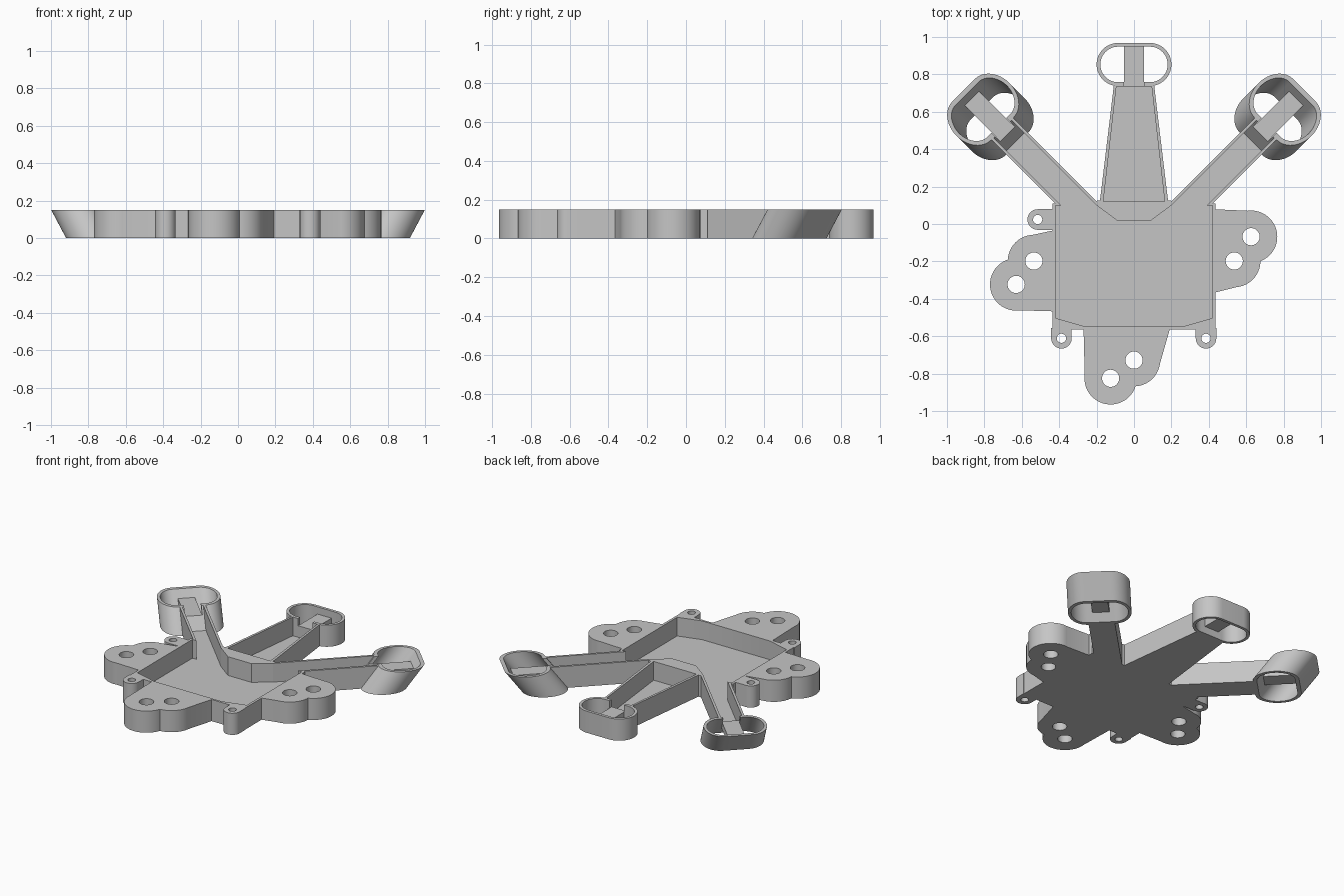
import bpy
import bmesh
from math import cos, sin, pi, radians
from mathutils import Matrix

if "Cube" in bpy.data.objects:
    bpy.data.objects.remove(bpy.data.objects["Cube"])

HEIGHT = 0.15      # wall height
FLOOR = 0.02       # tray floor thickness
SHELF = 0.10       # top of the support tongues
WALL = 0.02

grey = bpy.data.materials.new("plain grey")
grey.use_nodes = True
colour = (0.56, 0.56, 0.56, 1)
grey.diffuse_color = colour
grey.node_tree.nodes["Principled BSDF"].inputs["Base Color"].default_value = colour

solids, cutters = [], []


def prism(name, outline, z0=0.0, z1=HEIGHT, lean=0.0, angle=0.0):
    """Extrude an outline given at full height; lean shears its outer end along y."""
    bm = bmesh.new()
    rings = [[bm.verts.new((x, y + (lean * (z - HEIGHT) if y > 0.5 else 0), z))
              for x, y in outline] for z in (z0, z1)]
    n = len(outline)
    for ring in rings:
        bm.faces.new(ring)
    for i in range(n):
        j = (i + 1) % n
        bm.faces.new((rings[0][i], rings[0][j], rings[1][j], rings[1][i]))
    bmesh.ops.recalc_face_normals(bm, faces=bm.faces)
    bm.transform(Matrix.Rotation(angle, 4, 'Z'))
    mesh = bpy.data.meshes.new(name)
    bm.to_mesh(mesh)
    bm.free()
    obj = bpy.data.objects.new(name, mesh)
    bpy.context.collection.objects.link(obj)
    return obj


def add(*args, **kw):
    solids.append(prism(*args, **kw))


def cut(name, outline, z0=-0.05, z1=0.2, **kw):
    obj = prism(name, outline, z0, z1, **kw)
    obj.hide_render = True
    cutters.append(obj)


def circle(x, y, r, n=40):
    return [(x + r * cos(2 * pi * i / n), y + r * sin(2 * pi * i / n)) for i in range(n)]


def stadium(x, y, half, r, stretch, n=24):
    pts = []
    for side, start in ((1, -pi / 2), (-1, pi / 2)):
        for i in range(n + 1):
            a = start + pi * i / n
            pts.append((x + side * half + r * cos(a), y + stretch * r * sin(a)))
    return pts


def tab_outline(x, y, r, facing, neck, n=20):
    """Half circle pointing along facing, with a straight neck behind it."""
    c, s = cos(facing), sin(facing)
    local = [(r * cos(pi * i / n - pi / 2), r * sin(pi * i / n - pi / 2))
             for i in range(n + 1)] + [(-neck, r), (-neck, -r)]
    return [(x + c * u - s * v, y + s * u + c * v) for u, v in local]


def taper(x, y0, half0, y1, half1):
    return [(x - half0, y0), (x + half0, y0), (x + half1, y1), (x - half1, y1)]


def arm(label, angle, x, start, outer, inner, trough_start, ring_y, stretch, lean):
    """Trough-shaped arm ending in an open ring crossed by a raised tongue."""
    kw = dict(lean=lean, angle=angle)
    near = ring_y - 0.115 * stretch
    far = ring_y + 0.115 * stretch
    add(label + "_arm", taper(x, start, outer[0], near + 0.01, outer[1]), **kw)
    add(label + "_ring", stadium(x, ring_y, 0.085, 0.115, stretch), **kw)
    cut(label + "_ring_hole", stadium(x, ring_y, 0.085, 0.115 - WALL, stretch), **kw)
    cut(label + "_trough", taper(x, trough_start, inner[0], near - 0.002, inner[1]),
        z0=FLOOR, **kw)
    cut(label + "_notch", taper(x, near - 0.02, 0.055, near + 0.04, 0.055),
        z0=SHELF, **kw)
    return prism(label + "_support_tongue",
                 taper(x, near + 0.001, 0.054, far - 0.006, 0.054),
                 SHELF - 0.05, SHELF, **kw)


# Tray body
add("body", [(-0.437, -0.563), (0.437, -0.563), (0.437, 0.11), (0.185, 0.125),
             (-0.185, 0.125), (-0.437, 0.11)])
cut("tray_pocket", [(-0.42, -0.503), (-0.26, -0.548), (0.26, -0.548), (0.42, -0.503),
                    (0.42, 0.1), (0.2, 0.1), (0.09, 0.018), (-0.09, 0.018),
                    (-0.2, 0.1), (-0.42, 0.1)], z0=FLOOR)

# Three arms: one straight back, two leaning outwards
tongues = [arm("back", 0, 0, 0.1, (0.185, 0.107), (0.164, 0.094), 0.12, 0.853, 1, 0)]
for label, s in (("right", 1), ("left", -1)):
    tongues.append(arm(label, s * radians(45), -s * 0.138, 0.17, (0.083, 0.083),
                       (0.067, 0.067), 0.19, 1.004, 1.27, 0.75))

# Rounded mounting wings, each with two holes
wings = {
    "right_wing": ([(-0.63, -0.323), (-0.535, -0.198)],
                   [(-0.425, -0.033), (-0.425, -0.467), (-0.63, -0.461), (-0.56, -0.062)]),
    "left_wing": ([(0.626, -0.068), (0.536, -0.198)],
                  [(0.425, 0.079), (0.626, 0.07), (0.66, -0.19), (0.57, -0.332),
                   (0.425, -0.368)]),
    "front_wing": ([(-0.125, -0.825), (0, -0.728)],
                   [(-0.27, -0.55), (-0.263, -0.825), (0, -0.85), (0.135, -0.76),
                    (0.195, -0.55)]),
}
for name, (centres, patch) in wings.items():
    add(name, patch)
    for x, y in centres:
        add(name + "_lobe", circle(x, y, 0.14, 64))
        cut(name + "_hole", circle(x, y, 0.046, 32))

# Small screw tabs
for name, x, y, facing in (("front_right_tab", -0.388, -0.611, -pi / 2),
                           ("front_left_tab", 0.385, -0.611, -pi / 2),
                           ("side_tab", -0.515, 0.024, pi)):
    add(name, tab_outline(x, y, 0.055, facing, 0.085 if facing > 0 else 0.055))
    cut(name + "_hole", circle(x, y, 0.025, 16))


def merge(solver):
    """Join the solids and cut the pockets; report whether the result is closed."""
    base = solids[0]
    base.modifiers.clear()
    for others, operation in ((solids[1:], 'UNION'), (cutters, 'DIFFERENCE')):
        for other in others:
            mod = base.modifiers.new(other.name, 'BOOLEAN')
            mod.operation = operation
            mod.solver = solver
            mod.object = other
    bpy.context.view_layer.update()
    graph = bpy.context.evaluated_depsgraph_get()
    mesh = bpy.data.meshes.new_from_object(base.evaluated_get(graph))
    bm = bmesh.new()
    bm.from_mesh(mesh)
    closed = all(e.is_manifold for e in bm.edges)
    inside = all(-0.001 < v.co.z < HEIGHT + 0.001 for v in bm.verts)
    # enough small cylinders and pockets removed: volume well below a solid slab
    carved = 0 < bm.calc_volume() < 0.1
    bm.free()
    return mesh, inside and carved, closed


# Prefer a clean result from either solver
results = [merge(solver) for solver in ('MANIFOLD', 'EXACT')]
best = max(results, key=lambda r: (r[1], r[2]))[0]
frame = solids[0]
frame.modifiers.clear()
frame.data = best
frame.name = "tray_frame"
for helper in solids[1:] + cutters:
    bpy.data.objects.remove(helper)

# Colour and shading
bpy.ops.object.select_all(action='DESELECT')
for obj in [frame] + tongues:
    obj.data.materials.clear()
    obj.data.materials.append(grey)
    obj.select_set(True)
bpy.context.view_layer.objects.active = frame
bpy.ops.object.shade_smooth_by_angle(angle=radians(30))
